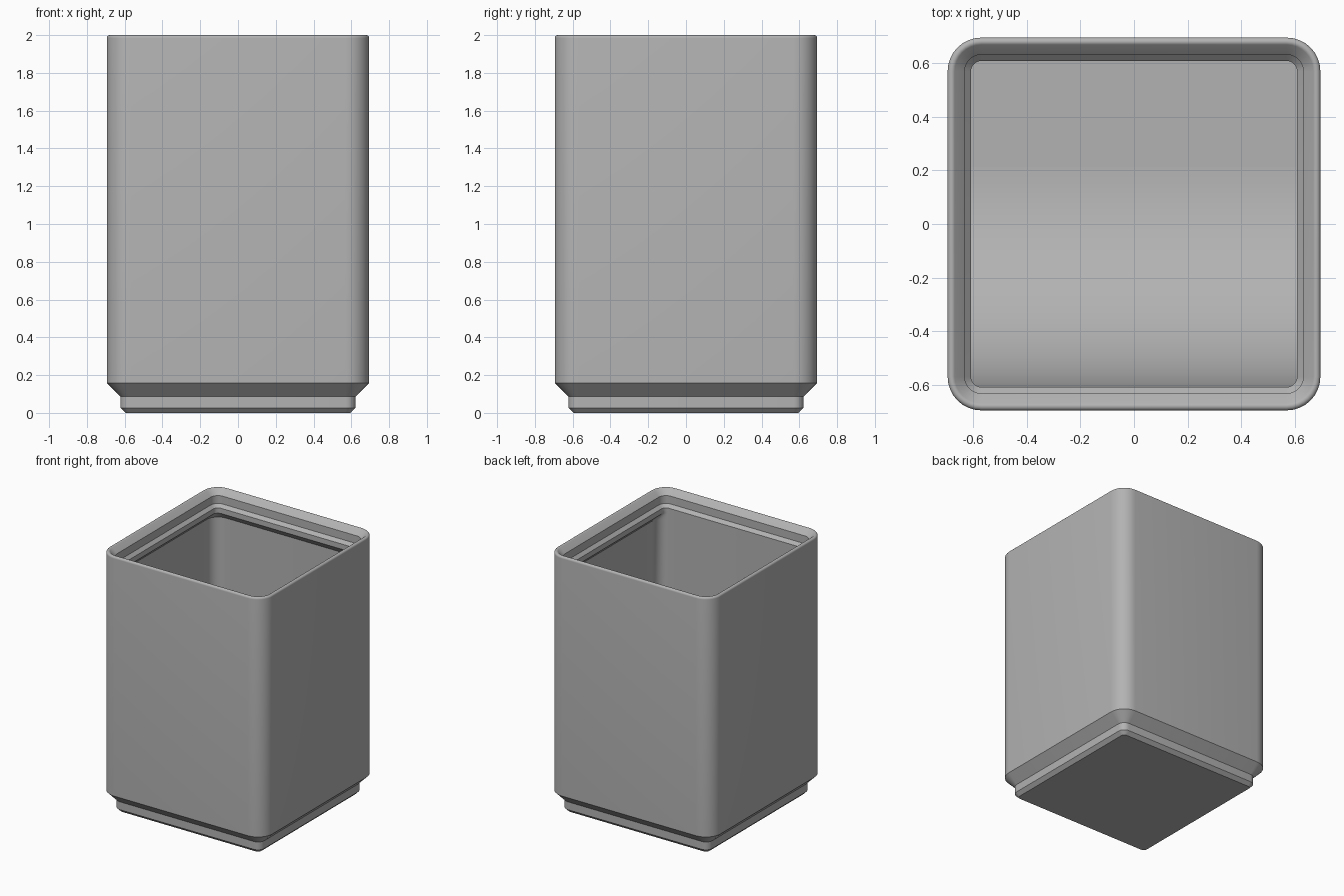
import bpy, bmesh, math

if "Cube" in bpy.data.objects:
    bpy.data.objects.remove(bpy.data.objects["Cube"])

S = 2 / 59.75            # model units per millimetre
HALF, RAD = 20.75, 3.75  # outer half width and corner radius
SEG = 8                  # segments per rounded corner
FLOOR = 7.0
LIP = 2.6                # inset of the narrowest part of the lip

grey = bpy.data.materials.new("plain grey")
grey.diffuse_color = (0.45, 0.45, 0.45, 1)
grey.use_nodes = True
grey.node_tree.nodes["Principled BSDF"].inputs["Base Color"].default_value = grey.diffuse_color


def add_object(name, bm):
    bmesh.ops.recalc_face_normals(bm, faces=bm.faces)
    mesh = bpy.data.meshes.new(name)
    bm.to_mesh(mesh)
    bm.free()
    mesh.materials.append(grey)
    ob = bpy.data.objects.new(name, mesh)
    bpy.context.collection.objects.link(ob)
    bpy.ops.object.select_all(action='DESELECT')
    ob.select_set(True)
    bpy.context.view_layer.objects.active = ob
    bpy.ops.object.shade_smooth_by_angle(angle=math.radians(30))
    return ob


def ring(bm, inset, z, rad=None, front=None):
    """Rounded square loop; front overrides the inset of the -y side."""
    rad = max(RAD - inset, 0.8) if rad is None else rad
    h = HALF - inset
    f = HALF - (inset if front is None else front)
    c = h - rad
    centres = [(c, c), (-c, c), (-c, rad - f), (c, rad - f)]
    verts = []
    for q, (cx, cy) in enumerate(centres):
        for i in range(SEG + 1):
            a = (q + i / SEG) * math.pi / 2
            verts.append(bm.verts.new(((cx + rad * math.cos(a)) * S,
                                       (cy + rad * math.sin(a)) * S, z * S)))
    return verts


# bin shell: foot, outer wall, rounded rim, stacking lip, cavity
bm = bmesh.new()
loops = [ring(bm, 2.95, 0), ring(bm, 2.15, 0.8), ring(bm, 2.15, 2.6), ring(bm, 0, 4.75)]
r = 0.46
zc = 60.4 - r * (1 + math.sqrt(2))
for i in range(9):                      # rim rounding, from outside to inner slope
    a = math.radians(180 - 135 * i / 8)
    loops.append(ring(bm, r + r * math.cos(a), zc + r * math.sin(a)))
loops += [ring(bm, 1.9, 58.5), ring(bm, 1.9, 56.7), ring(bm, LIP, 56.0), ring(bm, LIP, 54.8)]
# undercut on three sides, front wall stays flush with the lip
loops += [ring(bm, 0.95, 53.15, 2.8, LIP), ring(bm, 0.95, FLOOR, 2.8, LIP)]
for a, b in zip(loops, loops[1:]):
    n = len(a)
    for i in range(n):
        bm.faces.new((a[i], a[(i + 1) % n], b[(i + 1) % n], b[i]))
bm.faces.new(loops[0])
bm.faces.new(loops[-1])
add_object("bin_shell", bm)

# curved finger scoop along the front of the cavity
bm = bmesh.new()
R = 24.5
y0 = LIP - HALF
profile = [(y0 - 0.35, FLOOR - 0.5), (y0 - 0.35, FLOOR + R)]
for i in range(25):
    a = math.pi + math.pi / 2 * i / 24
    profile.append((y0 + R + R * math.cos(a), FLOOR + R + R * math.sin(a)))
profile.append((y0 + R, FLOOR - 0.5))
w = HALF - 0.6
ends = [[bm.verts.new((x * S, y * S, z * S)) for y, z in profile] for x in (-w, w)]
n = len(profile)
for i in range(n):
    j = (i + 1) % n
    bm.faces.new((ends[0][i], ends[0][j], ends[1][j], ends[1][i]))
for e in ends:
    bm.faces.new(e)
add_object("front_scoop", bm)
